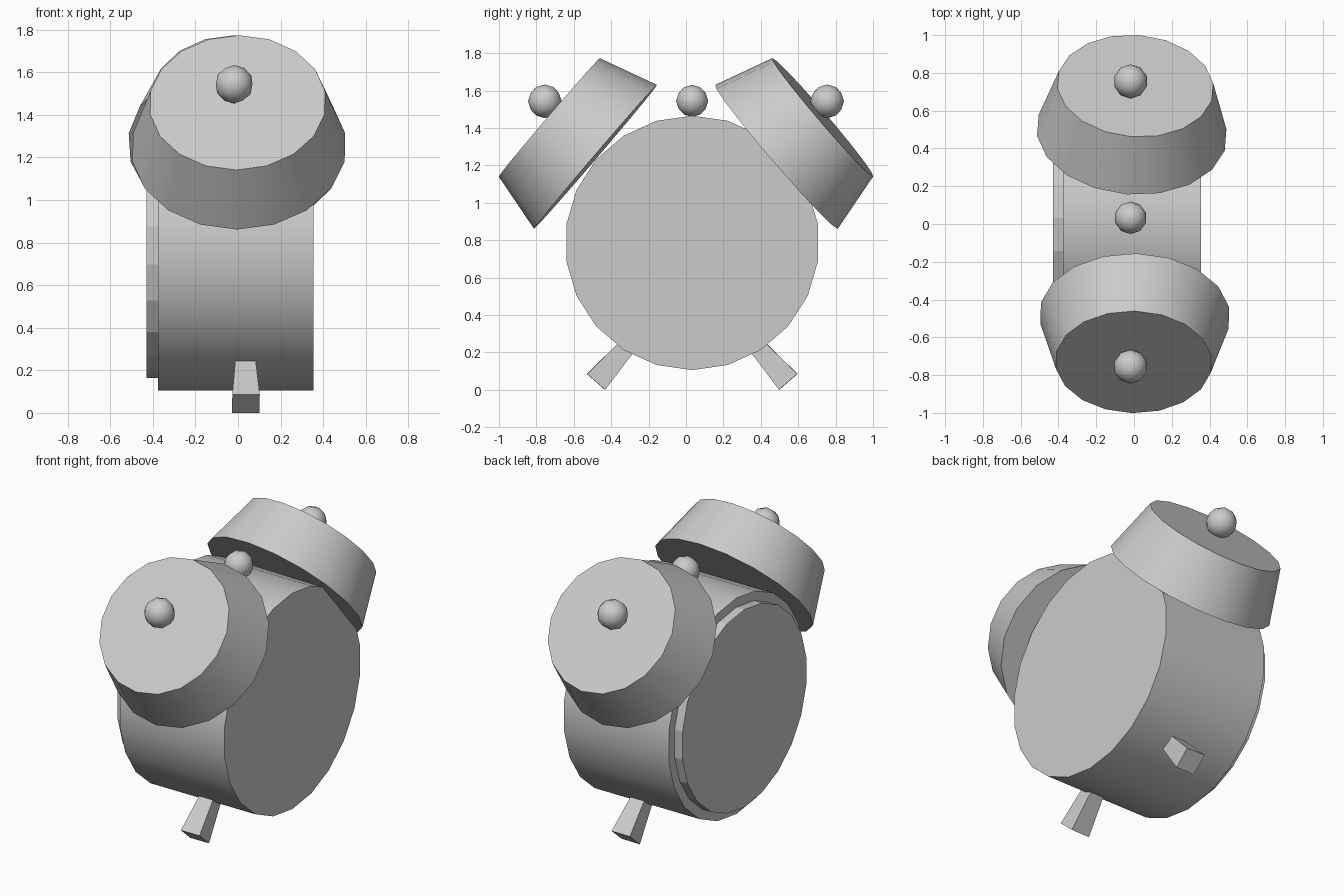
import bpy, bmesh, math
from mathutils import Matrix, Vector

if "Cube" in bpy.data.objects:
    bpy.data.objects.remove(bpy.data.objects["Cube"])


def finish(name, bm, location, rotation=None, smooth=None):
    mesh = bpy.data.meshes.new(name)
    bm.to_mesh(mesh)
    bm.free()
    ob = bpy.data.objects.new(name, mesh)
    bpy.context.collection.objects.link(ob)
    ob.location = location
    if rotation:
        ob.rotation_euler = rotation.to_euler()
    if smooth:
        bpy.ops.object.select_all(action='DESELECT')
        ob.select_set(True)
        bpy.context.view_layer.objects.active = ob
        bpy.ops.object.shade_smooth_by_angle(angle=math.radians(smooth))
    return ob


def frustum(name, start, end, r1, r2, sides, spin=0, smooth=None):
    """Capped frustum from start to end, first corner pointing up."""
    a, b = Vector(start), Vector(end)
    axis = b - a
    bm = bmesh.new()
    bmesh.ops.create_cone(bm, cap_ends=True, segments=sides, radius1=r1,
                          radius2=r2, depth=axis.length,
                          matrix=Matrix.Rotation(math.radians(spin), 4, 'Z'))
    return finish(name, bm, (a + b) / 2, axis.to_track_quat('Z', 'Y'), smooth)


def knob(name, location, radius):
    bm = bmesh.new()
    bmesh.ops.create_icosphere(bm, subdivisions=2, radius=radius)
    return finish(name, bm, location, smooth=80)


CY, CZ = 0.033, 0.786

# Drum-shaped case and the raised dial on its -x side
frustum("clock_case", (-0.375, CY, CZ), (0.355, CY, CZ), 0.68, 0.68, 22, smooth=30)
frustum("dial", (-0.43, CY, CZ), (-0.36, CY, CZ), 0.622, 0.622, 22)

# Button on top of the case
knob("top_button", (-0.018, CY, 1.545), 0.086)

# Bells: wide rim towards the case, each turned very slightly, with a knob
for side, label, x_rim, x_crown in ((-1, "front", 0.004, -0.002),
                                    (1, "back", -0.012, 0.007)):
    frustum(label + "_bell", (x_rim, side * 0.484, 1.246),
            (x_crown, side * 0.731, 1.457), 0.506, 0.416, 18, smooth=30)
    knob(label + "_bell_knob", (-0.018, side * 0.755, 1.543), 0.09)

# Splayed square legs, wider at the foot and sunk into the case
for side, label in ((-1, "front"), (1, "back")):
    frustum(label + "_leg", (0.037, CY + side * 0.514, 0.043),
            (0.034, CY + side * 0.322, 0.262),
            0.0645 * math.sqrt(2), 0.043 * math.sqrt(2), 4, spin=45)
